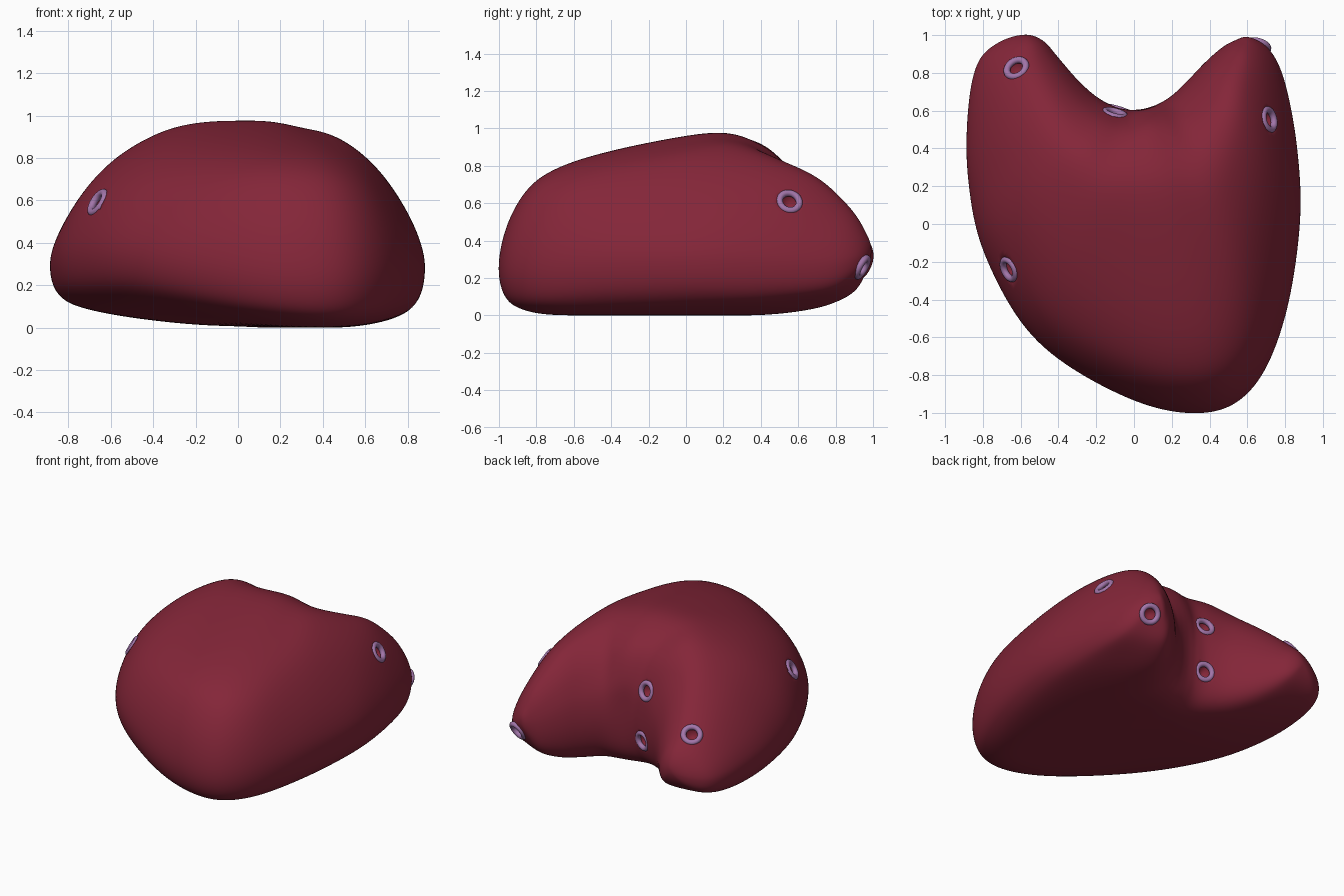
import bpy, bmesh, math
from mathutils import Vector
from mathutils.bvhtree import BVHTree

if "Cube" in bpy.data.objects:
    bpy.data.objects.remove(bpy.data.objects["Cube"])


def material(name, color):
    m = bpy.data.materials.new(name)
    m.diffuse_color = (*color, 1)
    m.use_nodes = True
    m.node_tree.nodes["Principled BSDF"].inputs["Base Color"].default_value = m.diffuse_color
    return m


def spline(p0, p1, p2, p3, t):
    return 0.5 * (2 * p1 + (p2 - p0) * t + (2 * p0 - 5 * p1 + 4 * p2 - p3) * t * t
                  + (3 * p1 - p0 - 3 * p2 + p3) * t ** 3)


flesh = material("flesh", (0.23, 0.019, 0.04))
lilac = material("lilac", (0.36, 0.18, 0.40))

# Stations around the bean, lobe tip to lobe tip:
# inner x, inner y, outer x, outer y, top z, base z, lobe weight, outer underside lift
stations = [
    (-.58, 1.003, -.58, 1.003, .32, .32, 1, 0),
    (-.48, .97, -.72, .96, .42, .22, 1, 0),
    (-.40, .88, -.83, .85, .52, .15, 1, 0),
    (-.30, .765, -.88, .60, .67, .09, 1, .02),
    (-.20, .675, -.88, .24, .81, .05, .9, .06),
    (-.10, .62, -.79, -.17, .925, .025, .6, .11),
    (-.03, .605, -.51, -.63, .97, .01, .45, .13),
    (.02, .604, -.01, -.935, .98, .005, .1, .05),
    (.07, .612, .39, -1.003, .975, 0, 0, 0),
    (.13, .635, .64, -.86, .95, 0, .2, 0),
    (.20, .68, .80, -.50, .915, 0, .8, .02),
    (.28, .755, .88, 0, .835, .015, 1, .04),
    (.37, .85, .865, .40, .74, .05, 1, .03),
    (.46, .93, .80, .75, .585, .12, 1, 0),
    (.53, .97, .72, .92, .46, .23, 1, 0),
    (.61, .99, .61, .99, .35, .35, 1, 0)]

# Cross-sections from inner (0) to outer (1), height from base (0) to top (1)
main = [(0, .28), (0, .5), (.01, .66), (.06, .85), (.16, .96), (.27, 1), (.45, .96),
        (.65, .89), (.8, .81), (.9, .70), (.97, .5), (1, .27), (.98, .1), (.92, .03),
        (.8, 0), (.5, 0), (.2, 0), (.08, .02), (.02, .11)]
lobe = [(0, .32), (.01, .5), (.05, .66), (.13, .83), (.25, .96), (.38, 1), (.52, .96),
        (.66, .87), (.79, .74), (.9, .59), (.97, .45), (1, .32), (.98, .17), (.91, .07),
        (.78, .02), (.5, 0), (.25, 0), (.11, .04), (.03, .15)]


def smooth_loop(points, steps):
    n = len(points)
    pts = [Vector(p) for p in points]
    return [spline(pts[i - 1], pts[i], pts[(i + 1) % n], pts[(i + 2) % n], k / steps)
            for i in range(n) for k in range(steps)]


def flipped(s):
    # station mirrored through the tip so the outline stays round there
    return Vector((s[2], s[3], s[0], s[1], s[5], s[4], s[6], s[7]))


main, lobe = smooth_loop(main, 10), smooth_loop(lobe, 10)
ctrl = [flipped(stations[1])] + [Vector(s) for s in stations] + [flipped(stations[-2])]
STEPS = 18
path = [spline(*ctrl[i:i + 4], k / STEPS) for i in range(len(stations) - 1) for k in range(STEPS)]
path.append(ctrl[-2])

# Body: loft the sections around the bean
bm = bmesh.new()
rings = []
for ix, iy, ox, oy, top, base, w, lift in path:
    ring = []
    for a, b in zip(main, lobe):
        s, h = a.lerp(b, min(max(w, 0), 1))
        z = base + (top - base) * h + lift * s ** 3 * max(0, 1 - h) ** 2
        ring.append(bm.verts.new((ix + (ox - ix) * s, iy + (oy - iy) * s, max(0, z))))
    rings.append(ring)
for r0, r1 in zip(rings, rings[1:]):
    for j in range(len(r0)):
        k = (j + 1) % len(r0)
        bm.faces.new((r0[j], r0[k], r1[k], r1[j]))
bmesh.ops.remove_doubles(bm, verts=bm.verts, dist=1e-5)
for _ in range(30):
    bmesh.ops.smooth_vert(bm, verts=bm.verts, factor=0.5,
                          use_axis_x=True, use_axis_y=True, use_axis_z=True)
bmesh.ops.recalc_face_normals(bm, faces=bm.faces)

# Ports: rings seated on the surface, with a dent inside each
ports = [("left_lobe_port", (-.62, .82, .52)), ("right_lobe_port", (.70, .55, .60)),
         ("right_tip_port", (.65, .92, .27)), ("left_side_port", (-.66, -.24, .59)),
         ("upper_notch_port", (-.10, .59, .605)), ("lower_notch_port", (-.086, .60, .255))]
tree = BVHTree.FromBMesh(bm)
seats = [(name, *tree.find_nearest(Vector(p))[:2]) for name, p in ports]
for name, loc, nor in seats:
    for v in bm.verts:
        d = (v.co - loc).length
        if d < 0.06:
            v.co -= nor * 0.06 * math.cos(d / 0.06 * math.pi / 2) ** 0.7
    bpy.ops.mesh.primitive_torus_add(major_radius=.054, minor_radius=.018,
                                     major_segments=40, minor_segments=14,
                                     location=loc - nor * .008,
                                     rotation=nor.to_track_quat('Z', 'Y').to_euler())
    ob = bpy.context.object
    ob.name = name
    ob.data.materials.append(lilac)
    bpy.ops.object.shade_smooth()

mesh = bpy.data.meshes.new("body")
bm.to_mesh(mesh)
bm.free()
mesh.polygons.foreach_set("use_smooth", [True] * len(mesh.polygons))
mesh.materials.append(flesh)
bpy.context.collection.objects.link(bpy.data.objects.new("body", mesh))
